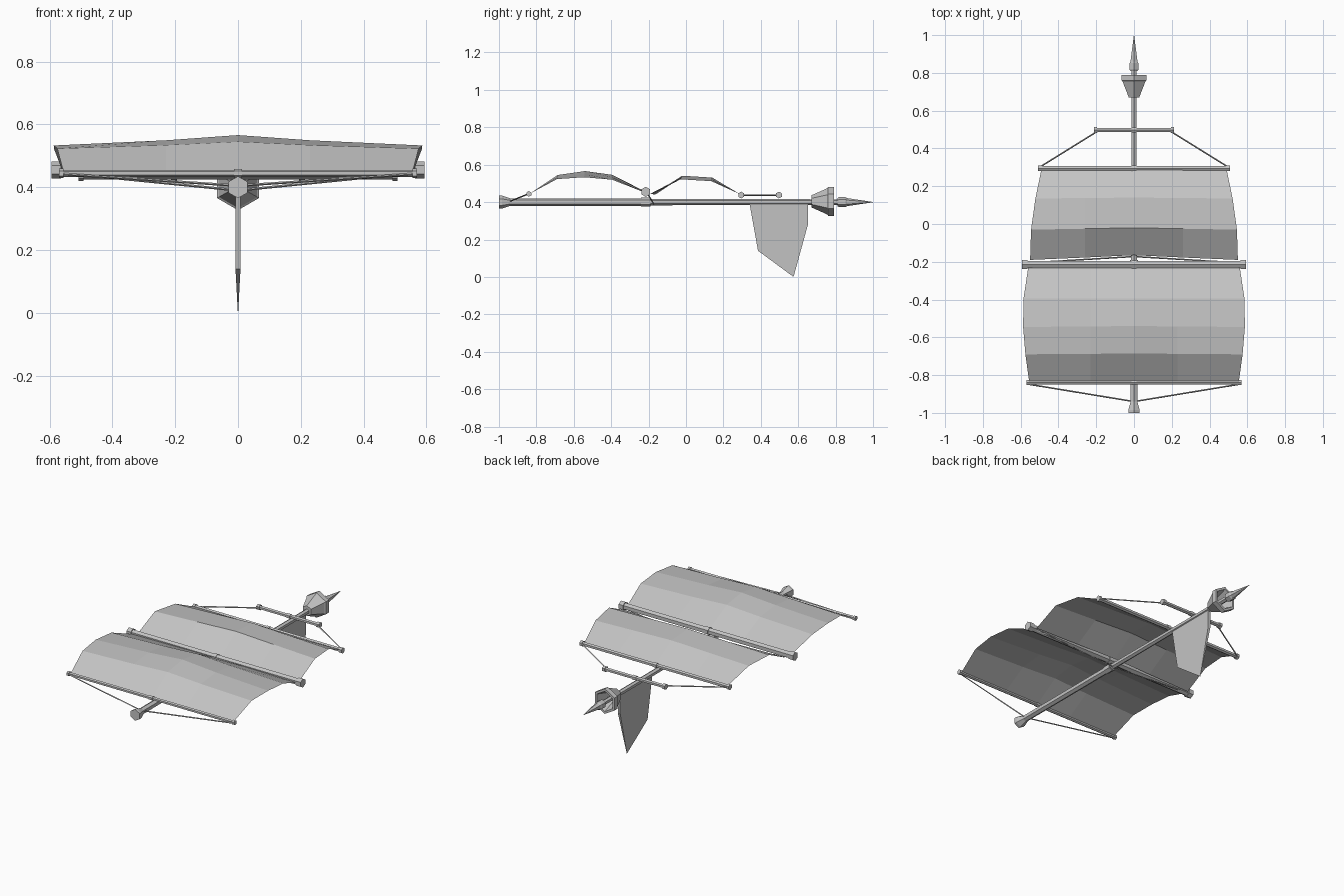
import bpy, bmesh
from math import cos, sin, tau
from mathutils import Vector

if "Cube" in bpy.data.objects:
    bpy.data.objects.remove(bpy.data.objects["Cube"])

grey = bpy.data.materials.new("weathered grey")
grey.use_nodes = True
grey.diffuse_color = (0.55, 0.55, 0.55, 1)
grey.node_tree.nodes["Principled BSDF"].inputs["Base Color"].default_value = grey.diffuse_color


def finish(name, bm, fix_normals=True):
    if fix_normals:
        bmesh.ops.recalc_face_normals(bm, faces=bm.faces)
    mesh = bpy.data.meshes.new(name)
    bm.to_mesh(mesh)
    bm.free()
    mesh.materials.append(grey)
    obj = bpy.data.objects.new(name, mesh)
    bpy.context.collection.objects.link(obj)
    return obj


def lathe(name, start, direction, stations, sides=6):
    """Faceted turned part: stations are (distance along direction, radius)."""
    start, d = Vector(start), Vector(direction).normalized()
    up = Vector((0, 0, 1))
    u = (up - d * up.dot(d)).normalized()
    v = d.cross(u)
    bm = bmesh.new()
    rings = []
    for dist, r in stations:
        rings.append([bm.verts.new(start + d * dist + u * r * cos(tau * i / sides)
                                   + v * r * sin(tau * i / sides)) for i in range(sides)])
    for a, b in zip(rings, rings[1:]):
        for i in range(sides):
            j = (i + 1) % sides
            bm.faces.new((a[i], a[j], b[j], b[i]))
    bm.faces.new(rings[0])
    bm.faces.new(rings[-1])
    return finish(name, bm)


def rope(name, a, b):
    a, b = Vector(a), Vector(b)
    return lathe(name, a, b - a, [(0, 0.004), ((b - a).length, 0.004)], 4)


def yard(name, y, z, half, r, cap_r, cap_len):
    """Cross spar with a collar at each end and a band at the mast."""
    lathe(name, (-half, y, z), (1, 0, 0), [(0, r), (2 * half, r)])
    lathe(name + "_band", (-0.012, y, z), (1, 0, 0), [(0, r + 0.003), (0.024, r + 0.003)])
    for side, s in (("left", 1), ("right", -1)):
        lathe(f"{name}_{side}_collar", (s * (half + 0.003), y, z), (-s, 0, 0),
              [(0, cap_r), (cap_len, cap_r)])


def sail(name, rows, split):
    """Billowing sheet: rows are (y middle, y edge, z middle, z edge, half width)."""
    bm = bmesh.new()
    grid = []
    for ym, ye, zm, ze, w in rows:
        line = []
        for x, t in ((-w, 1), (-split, 0.5), (0, 0), (split, 0.5), (w, 1)):
            line.append(bm.verts.new((x, ym + (ye - ym) * t, zm + (ze - zm) * t)))
        grid.append(line)
    for a, b in zip(grid, grid[1:]):
        for i in range(4):
            bm.faces.new((a[i], a[i + 1], b[i + 1], b[i]))
    return finish(name, bm, False)


# Mast with flared foot
mast_z = 0.4
lathe("mast", (0, -1, mast_z), (0, 1, 0),
      [(0, 0.035), (0.015, 0.035), (0.06, 0.02), (0.78, 0.02), (0.8, 0.017), (1.83, 0.015)])
lathe("mast_collar", (0, -0.24, mast_z), (0, 1, 0), [(0, 0.024), (0.05, 0.024)])

# Lookout basket, open at the far end
lathe("lookout_basket", (0, 0.67, mast_z + 0.004), (0, 1, 0),
      [(0, 0.032), (0.085, 0.07), (0.09, 0.077), (0.12, 0.077), (0.12, 0.062), (0.03, 0.03)])

# Masthead ring and spike
lathe("masthead_ring", (0, 0.81, mast_z), (0, 1, 0),
      [(0, 0.022), (0.008, 0.027), (0.042, 0.027), (0.05, 0.022)])
lathe("masthead_spike", (0, 0.85, mast_z), (0, 1, 0), [(0, 0.023), (0.15, 0.0008)])

# Cross spars
yard("lower_yard", -0.84, 0.444, 0.567, 0.011, 0.015, 0.014)
yard("main_yard", -0.215, 0.455, 0.59, 0.021, 0.027, 0.03)
yard("upper_yard", 0.295, 0.438, 0.505, 0.013, 0.018, 0.016)
yard("top_yard", 0.497, 0.438, 0.21, 0.012, 0.018, 0.018)

# Sails
sail("main_sail", [(-0.835, -0.835, 0.445, 0.445, 0.555),
                   (-0.685, -0.69, 0.545, 0.523, 0.575),
                   (-0.54, -0.545, 0.566, 0.533, 0.587),
                   (-0.395, -0.395, 0.546, 0.52, 0.585),
                   (-0.225, -0.23, 0.46, 0.455, 0.56)], 0.23)
sail("upper_sail", [(-0.165, -0.19, 0.44, 0.445, 0.55),
                    (-0.02, -0.03, 0.541, 0.522, 0.545),
                    (0.14, 0.135, 0.531, 0.512, 0.522),
                    (0.29, 0.29, 0.442, 0.442, 0.49)], 0.26)

# Rigging ropes
for side, s in (("left", 1), ("right", -1)):
    rope(f"lower_rope_{side}", (s * 0.56, -0.848, 0.442), (0, -0.94, 0.405))
    rope(f"main_rope_{side}", (s * 0.55, -0.205, 0.445), (0, -0.172, 0.39))
    rope(f"top_rope_{side}", (s * 0.195, 0.49, 0.438), (s * 0.498, 0.302, 0.438))

# Hanging pennant, tapering to its tip
outline = [(0.34, 0.39), (0.385, 0.14), (0.575, 0), (0.652, 0.28), (0.652, 0.39)]
bm = bmesh.new()
faces = [[bm.verts.new((s * (0.008 if z else 0.0005), y, z)) for y, z in outline]
         for s in (-1, 1)]
for loop in faces:
    bm.faces.new(loop)
for i in range(len(outline)):
    j = (i + 1) % len(outline)
    bm.faces.new((faces[0][i], faces[0][j], faces[1][j], faces[1][i]))
finish("pennant", bm)
